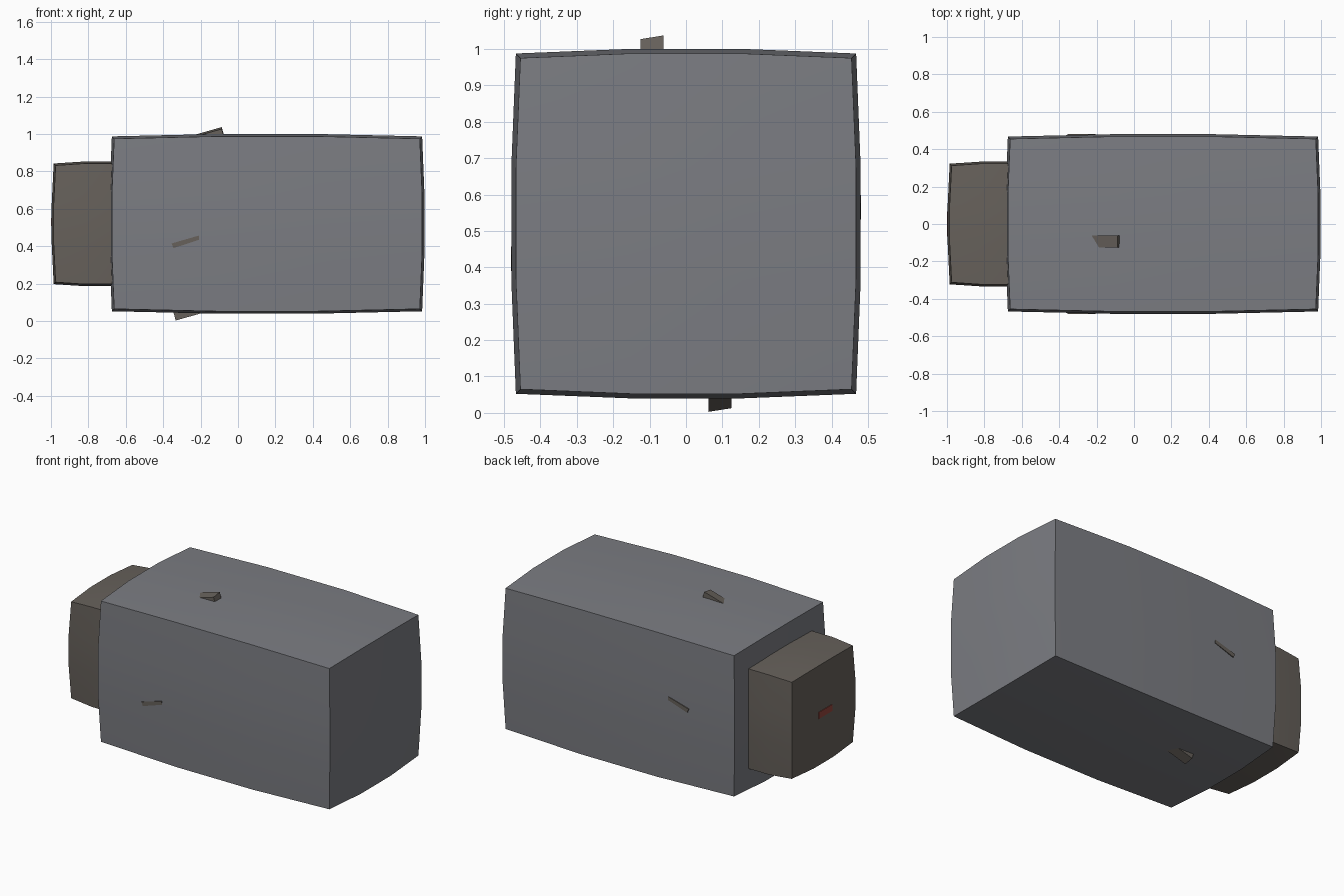
import bpy, bmesh, math
from mathutils import Vector

if "Cube" in bpy.data.objects:
    bpy.data.objects.remove(bpy.data.objects["Cube"])


def material(name, rgb):
    m = bpy.data.materials.new(name)
    m.diffuse_color = (*rgb, 1)
    m.use_nodes = True
    m.node_tree.nodes["Principled BSDF"].inputs["Base Color"].default_value = m.diffuse_color
    return m


BODY = material("blue_grey", (0.20, 0.205, 0.225))
HEAD = material("warm_grey", (0.135, 0.12, 0.105))
RED = material("dull_red", (0.30, 0.06, 0.045))


def finish(bm, name, mat, smooth=False):
    bmesh.ops.recalc_face_normals(bm, faces=bm.faces)
    me = bpy.data.meshes.new(name)
    bm.to_mesh(me)
    bm.free()
    ob = bpy.data.objects.new(name, me)
    bpy.context.collection.objects.link(ob)
    me.materials.append(mat)
    if smooth:
        bpy.ops.object.select_all(action='DESELECT')
        ob.select_set(True)
        bpy.context.view_layer.objects.active = ob
        bpy.ops.object.shade_smooth_by_angle(angle=math.radians(30))
    return ob


def bulged_box(name, centre, half, bulge, mat):
    """Box with a 3x3 grid on each side, swelling toward the face centres."""
    bm = bmesh.new()
    bmesh.ops.create_cube(bm, size=2)
    bmesh.ops.subdivide_edges(bm, edges=bm.edges[:], cuts=2, use_grid_fill=True)
    for v in bm.verts:
        c = v.co.copy()
        inner = [abs(k) < 0.9 for k in c]
        for i in range(3):
            swell = bulge * (sum(inner) - inner[i])
            v.co[i] = centre[i] + c[i] * (half[i] + swell)
    return finish(bm, name, mat, True)


def fin(name, profile, y0, y1, drop, sign=1):
    """Slanted stub from an x-z profile; sign -1 reflects it through the centre."""
    mid = Vector((-0.21, 0, 0.52))
    bm = bmesh.new()
    rings = []
    for y, d in ((y0, drop), (y1, 0)):
        rings.append([bm.verts.new(mid + sign * (Vector((x, y, z - d)) - mid))
                      for x, z in profile])
    a, b = rings
    bm.faces.new(a)
    bm.faces.new(b)
    n = len(profile)
    for i in range(n):
        j = (i + 1) % n
        bm.faces.new((a[i], a[j], b[j], b[i]))
    return finish(bm, name, HEAD)


# main body and the smaller head block set into its end
bulged_box("body", (0.155, 0, 0.52), (0.817, 0.455, 0.455), 0.0125, BODY)
bulged_box("head", (-0.745, 0, 0.52), (0.23, 0.312, 0.312), 0.0105, HEAD)

# red slit on the head's end
bm = bmesh.new()
bmesh.ops.create_cube(bm, size=1)
for v in bm.verts:
    v.co = Vector((-0.98 + v.co.x * 0.04, v.co.y * 0.135, 0.53 + v.co.z * 0.042))
finish(bm, "slit", RED)

# stubs on top and underneath
stub = [(-0.26, 0.988), (-0.087, 1.037), (-0.066, 0.96), (-0.24, 0.92)]
fin("top_stub", stub, -0.125, -0.062, 0.010)
fin("bottom_stub", stub, -0.125, -0.062, 0.010, -1)

# nearly flush slanted stubs on front and back
front = [(-0.355, 0.415), (-0.21, 0.457), (-0.207, 0.435), (-0.345, 0.390)]
back = [(x, z + 0.142) for x, z in front]
fin("front_stub", front, -0.481, -0.40, 0)
fin("back_stub", back, 0.40, 0.481, 0)
